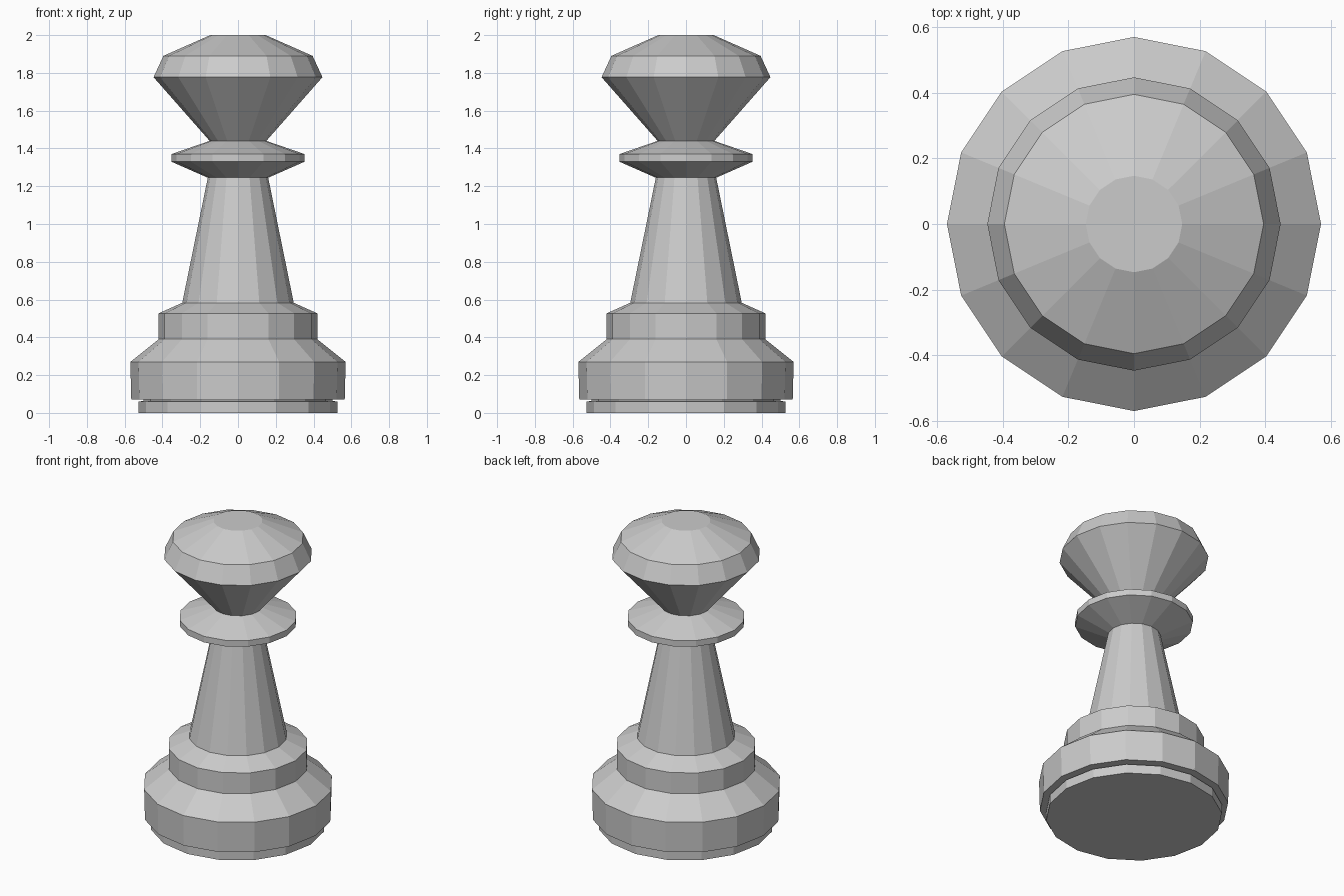
import bpy, bmesh
from math import cos, sin, tau

if "Cube" in bpy.data.objects:
    bpy.data.objects.remove(bpy.data.objects["Cube"])

SIDES = 16


def lathe(name, profile, cap_bottom=False, cap_top=False):
    """Flat-shaded turned part from (radius, height) points, bottom to top."""
    bm = bmesh.new()
    rings = [[bm.verts.new((r * cos(tau * i / SIDES), r * sin(tau * i / SIDES), z))
              for i in range(SIDES)] for r, z in profile]
    for low, high in zip(rings, rings[1:]):
        for i in range(SIDES):
            j = (i + 1) % SIDES
            bm.faces.new((low[i], low[j], high[j], high[i]))
    if cap_bottom:
        bm.faces.new(rings[0][::-1])
    if cap_top:
        bm.faces.new(rings[-1])
    mesh = bpy.data.meshes.new(name)
    bm.to_mesh(mesh)
    bm.free()
    obj = bpy.data.objects.new(name, mesh)
    bpy.context.collection.objects.link(obj)
    return obj


# Parts share their joining rings, so together they form one closed skin

# Foot disc with the thin groove above it
lathe("foot", [(0.527, 0), (0.527, 0.06), (0.50, 0.063), (0.50, 0.07)], cap_bottom=True)

# Wide stepped base
lathe("base", [(0.50, 0.07), (0.565, 0.07), (0.57, 0.27), (0.42, 0.39),
               (0.42, 0.527), (0.295, 0.583)])

# Tapered stem
lathe("stem", [(0.295, 0.583), (0.16, 1.245)])

# Thin flared collar
lathe("collar", [(0.16, 1.245), (0.353, 1.33), (0.353, 1.37), (0.15, 1.44)])

# Flared head with a flat crown
lathe("head", [(0.15, 1.44), (0.447, 1.777), (0.395, 1.89), (0.147, 2.0)], cap_top=True)
